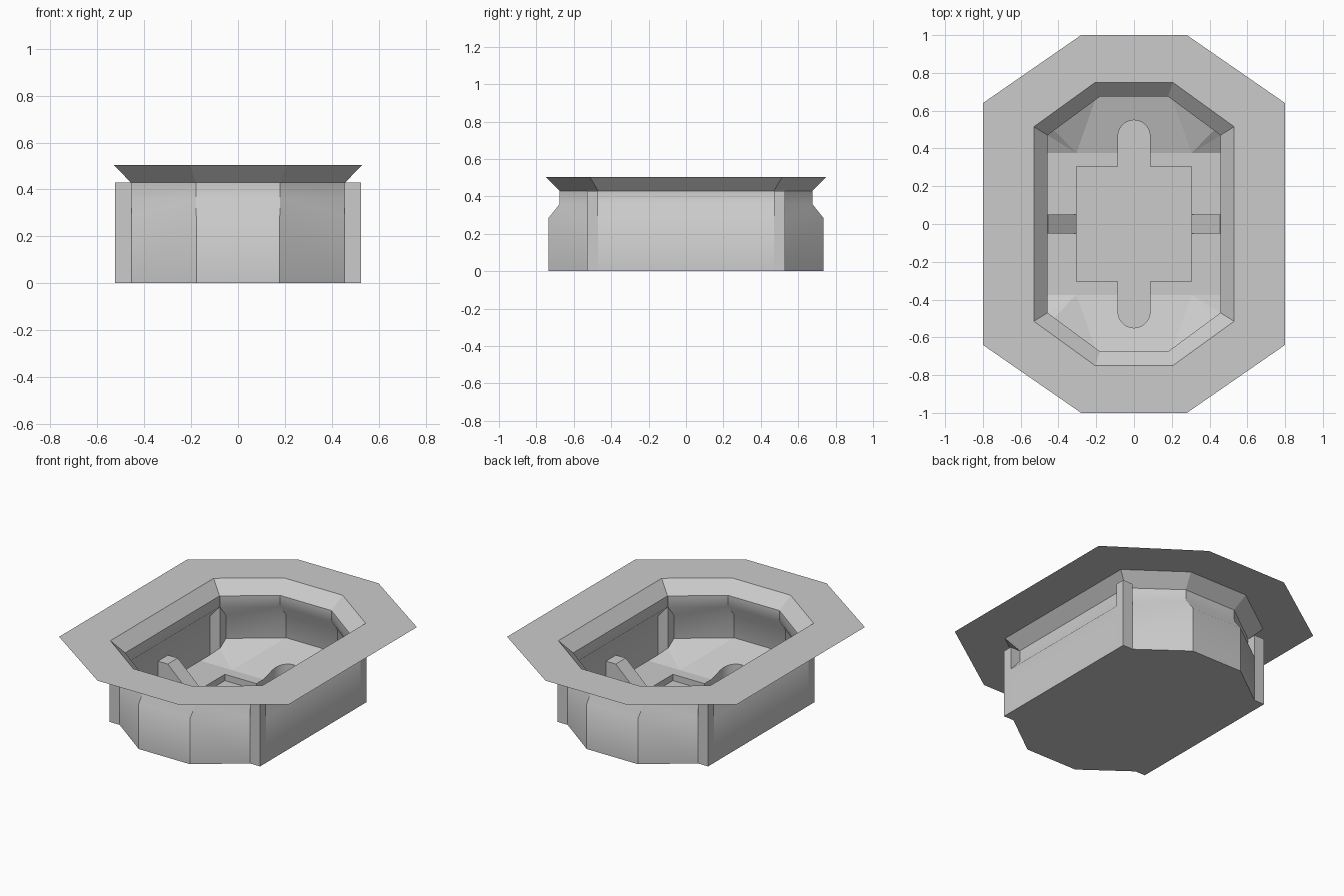
import bpy, bmesh, math
from mathutils import Vector

if "Cube" in bpy.data.objects:
    bpy.data.objects.remove(bpy.data.objects["Cube"])

TOP, RIM, NECK, SHOULDER, LEDGE, PIT = 0.505, 0.43, 0.36, 0.285, 0.14, 0.04


def make(name, strips, up=False, smooth=None):
    """Each strip is (verts, faces); strips stay separate so columns keep crisp edges."""
    bm = bmesh.new()
    for verts, faces in strips:
        vs = [bm.verts.new(v) for v in verts]
        for f in faces:
            bm.faces.new([vs[i] for i in f])
    bm.normal_update()
    for f in bm.faces:
        c = f.calc_center_median()
        d = Vector((0, 0, 1)) if up else Vector((c.x, c.y, 0))
        if f.normal.dot(d) < 0:
            f.normal_flip()
    me = bpy.data.meshes.new(name)
    bm.to_mesh(me)
    bm.free()
    ob = bpy.data.objects.new(name, me)
    bpy.context.collection.objects.link(ob)
    if smooth:
        bpy.ops.object.select_all(action='DESELECT')
        ob.select_set(True)
        bpy.context.view_layer.objects.active = ob
        bpy.ops.object.shade_smooth_by_angle(angle=math.radians(smooth))
    return ob


def poly(pts):
    return pts, [list(range(len(pts)))]


def flip(pts, sx, sy):
    return [(x * sx, y * sy, z) for x, y, z in pts]


def column(a, b):
    """Wall strip between two matching vertical profiles."""
    n = len(a)
    return a + b, [[i, i + 1, n + i + 1, n + i] for i in range(n - 1)]


def octagon(x1, y1, x2, y2, z):
    q = [(x2, -y2), (x2, y2), (x1, y1), (-x1, y1),
         (-x2, y2), (-x2, -y2), (-x1, -y1), (x1, -y1)]
    return [(x, y, z) for x, y in q]


def box(name, x0, x1, y0, y1, z0, z1):
    bm = bmesh.new()
    bmesh.ops.create_cube(bm, size=1)
    for v in bm.verts:
        v.co = (x0 + (v.co.x + .5) * (x1 - x0), y0 + (v.co.y + .5) * (y1 - y0),
                z0 + (v.co.z + .5) * (z1 - z0))
    me = bpy.data.meshes.new(name)
    bm.to_mesh(me)
    bm.free()
    bpy.context.collection.objects.link(bpy.data.objects.new(name, me))


# Flat octagonal flange and the sloped rim inside it
outer = octagon(.28, 1, .8, .64, TOP)
inner = octagon(.205, .75, .53, .515, TOP)
throat = octagon(.18, .675, .458, .47, RIM)
ring = [[i, (i + 1) % 8, 8 + (i + 1) % 8, 8 + i] for i in range(8)]
make("flange", [(outer + inner, ring)], up=True)
make("sloped_rim", [(inner + throat, ring)], up=True)


# Basin walls: narrow neck, sloped shoulder, straight lower part
def profile(ux, uy, lx, ly):
    return [(ux, uy, RIM), (ux, uy, NECK), (lx, ly, SHOULDER), (lx, ly, 0)]


mid = profile(.18, .675, .178, .735)
corner = profile(.458, .47, .455, .53)
side = profile(.458, .47, .525, .47)
walls = []
for s in (1, -1):
    walls.append(column(flip(mid, -1, s), flip(mid, 1, s)))
    walls.append(column(flip(side, s, -1), flip(side, s, 1)))
    for t in (1, -1):
        walls.append(column(flip(mid, s, t), flip(corner, s, t)))
make("basin_walls", walls, smooth=45)

# Corner posts
for sx in (1, -1):
    for sy in (1, -1):
        xs, ys = sorted((.455 * sx, .525 * sx)), sorted((.47 * sy, .53 * sy))
        box("corner_post", *xs, *ys, 0, RIM)

# Underside plate, also the bottom of the pit
half = [(.525, .53), (.455, .53), (.178, .735)]
pts = half + [(-x, y) for x, y in reversed(half)]
pts += [(-x, -y) for x, y in pts]
base = make("base_plate", [poly([(x, y, 0) for x, y in pts])])

# Inner floor with sloped ends around the cross-shaped pit
R, YC, YS, XS = .085, .465, .375, .305


def slope(y):
    return PIT + (LEDGE - PIT) * max(0, (y - YS) / (.735 - YS))


arc = [(R * math.cos(a), YC + R * math.sin(a))
       for a in [math.pi * i / 14 for i in range(15)]]
notch = [(R, YS)] + arc + [(-R, YS)]
floor = []
for s in (1, -1):
    end = [(XS, YS, PIT)] + [(x, y, slope(y)) for x, y in notch]
    end += [(-XS, YS, PIT), (-.178, .735, LEDGE), (.178, .735, LEDGE)]
    floor.append(poly(flip(end, 1, s)))
    floor.append(poly(flip([(XS, -YS, PIT), (.525, -YS, PIT),
                            (.525, YS, PIT), (XS, YS, PIT)], s, 1)))
    for t in (1, -1):
        for p in ([(R, .305, PIT), (XS, .305, PIT), (XS, YS, PIT), (R, YS, PIT)],
                  [(XS, YS, PIT), (.455, .53, LEDGE), (.178, .735, LEDGE)],
                  [(XS, YS, PIT), (.458, .47, .1), (.455, .53, LEDGE)],
                  [(XS, YS, PIT), (.525, YS, PIT), (.525, .47, PIT), (.458, .47, .1)]):
            floor.append(poly(flip(p, s, t)))
make("inner_floor", floor, up=True)

# Vertical edges of the pit
path = [(XS, 0), (XS, .305), (R, .305)] + notch + [(-R, .305), (-XS, .305), (-XS, 0)]
edges = []
for s in (1, -1):
    edges.append(column([(x, y * s, slope(y)) for x, y in path],
                        [(x, y * s, 0) for x, y in path]))
make("pit_edge", edges, smooth=30)

# Sloped support ribs on both long sides
prof = [(.524, 0), (.524, .2), (.455, .2), (.305, .06), (.305, 0)]
for s in (1, -1):
    a = [(x * s, -.05, z) for x, z in prof]
    b = [(x * s, .05, z) for x, z in prof]
    make("support_rib", [column(a, b), poly(a), poly(b)])
